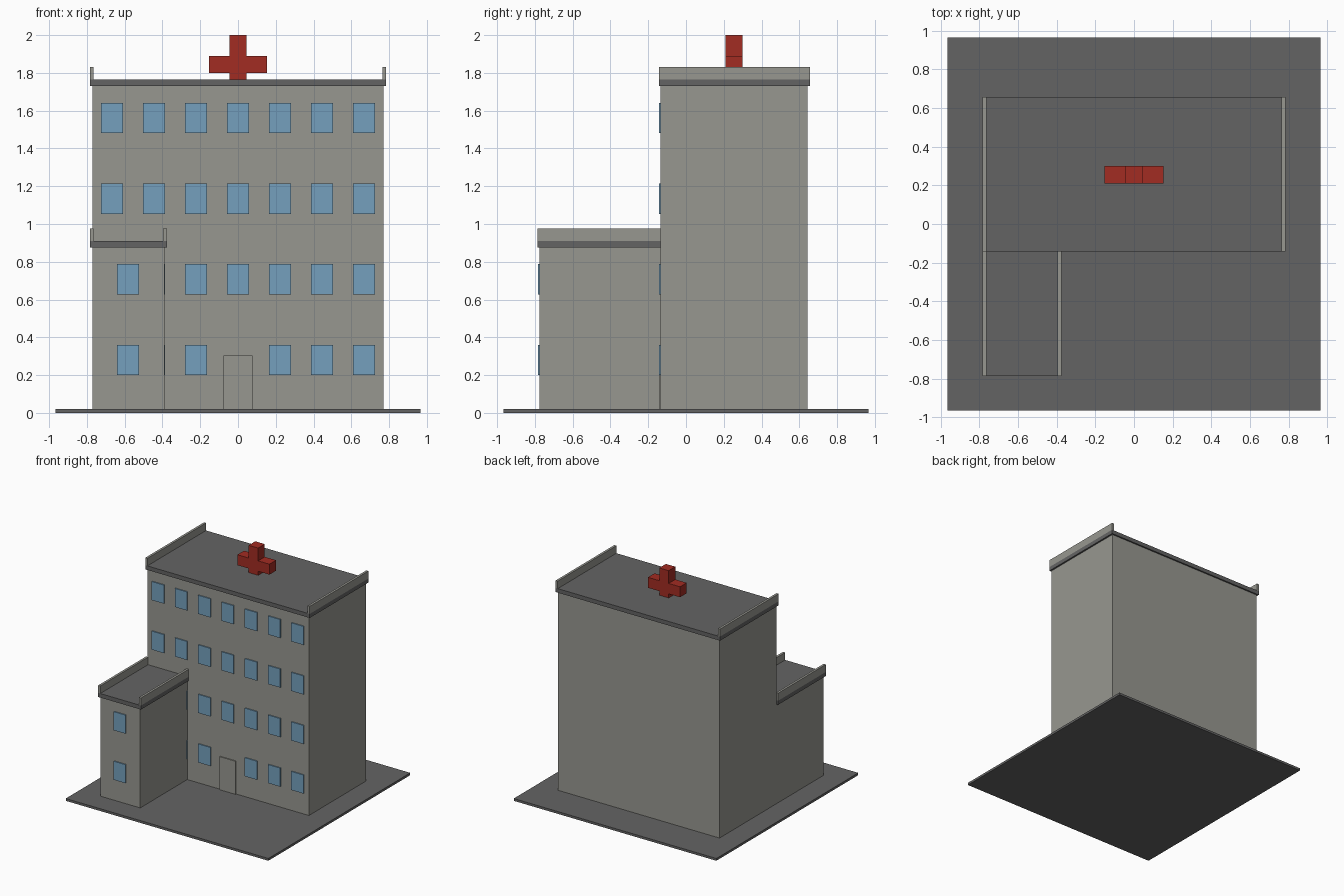
import bpy

cube = bpy.data.objects.get("Cube")
if cube:
    bpy.data.objects.remove(cube, do_unlink=True)


def make_material(name, rgb):
    mat = bpy.data.materials.new(name)
    mat.use_nodes = True
    mat.diffuse_color = (*rgb, 1)
    mat.node_tree.nodes["Principled BSDF"].inputs["Base Color"].default_value = (*rgb, 1)
    return mat


WALL = make_material("wall grey", (0.31, 0.31, 0.28))
DARK = make_material("roof grey", (0.127, 0.127, 0.127))
GLASS = make_material("window blue", (0.178, 0.352, 0.51))
RED = make_material("sign red", (0.36, 0.025, 0.016))


def box(name, x, y, z, mat):
    """Box spanning the given (low, high) ranges."""
    verts = [(a, b, c) for a in x for b in y for c in z]
    faces = [(0, 1, 3, 2), (4, 6, 7, 5), (0, 4, 5, 1),
             (2, 3, 7, 6), (0, 2, 6, 4), (1, 5, 7, 3)]
    mesh = bpy.data.meshes.new(name)
    mesh.from_pydata(verts, [], faces)
    mesh.materials.append(mat)
    obj = bpy.data.objects.new(name, mesh)
    bpy.context.collection.objects.link(obj)
    return obj


def block(name, x, y, top, roof_x, roof_y):
    """Walls, overhanging roof slab and a parapet along each side."""
    roof_top, rim, thick = top + 0.035, top + 0.1, 0.02
    box(name + "_walls", x, y, (0.02, top), WALL)
    box(name + "_roof", roof_x, roof_y, (top, roof_top), DARK)
    left, right = roof_x
    box(name + "_right_parapet", (left, left + thick), roof_y, (roof_top, rim), WALL)
    box(name + "_left_parapet", (right - thick, right), roof_y, (roof_top, rim), WALL)


def window(name, x, wall_y, z):
    box(name, (x - 0.058, x + 0.058), (wall_y - 0.009, wall_y), (z, z + 0.16), GLASS)


# Ground slab and the two building volumes
FRONT, WING_FRONT = -0.134, -0.775
box("ground_slab", (-0.966, 0.966), (-0.966, 0.966), (0, 0.02), DARK)
block("main", (-0.77, 0.77), (FRONT, 0.643), 1.73, (-0.784, 0.784), (-0.143, 0.656))
block("wing", (-0.77, -0.39), (WING_FRONT, FRONT), 0.875, (-0.784, -0.376), (-0.785, FRONT))

# Windows: four floors, leaving out the doorway and those covered by the wing
for floor in range(4):
    z = 0.2 + floor * 0.427
    for column in range(-3, 4):
        covered = floor < 2 and column == -3
        doorway = floor == 0 and column == 0
        if not (covered or doorway):
            window(f"main_window_{floor}_{column + 3}", column * 0.222, FRONT, z)
    if floor < 2:
        window(f"wing_window_{floor}", -0.582, WING_FRONT, z)

# Front door
box("front_door", (-0.077, 0.077), (FRONT - 0.009, FRONT), (0.02, 0.305), WALL)

# Rooftop cross
DEPTH = (0.21, 0.3)
box("cross_upright", (-0.045, 0.045), DEPTH, (1.765, 2.0), RED)
box("cross_right_arm", (-0.153, -0.045), DEPTH, (1.8, 1.89), RED)
box("cross_left_arm", (0.045, 0.153), DEPTH, (1.8, 1.89), RED)
